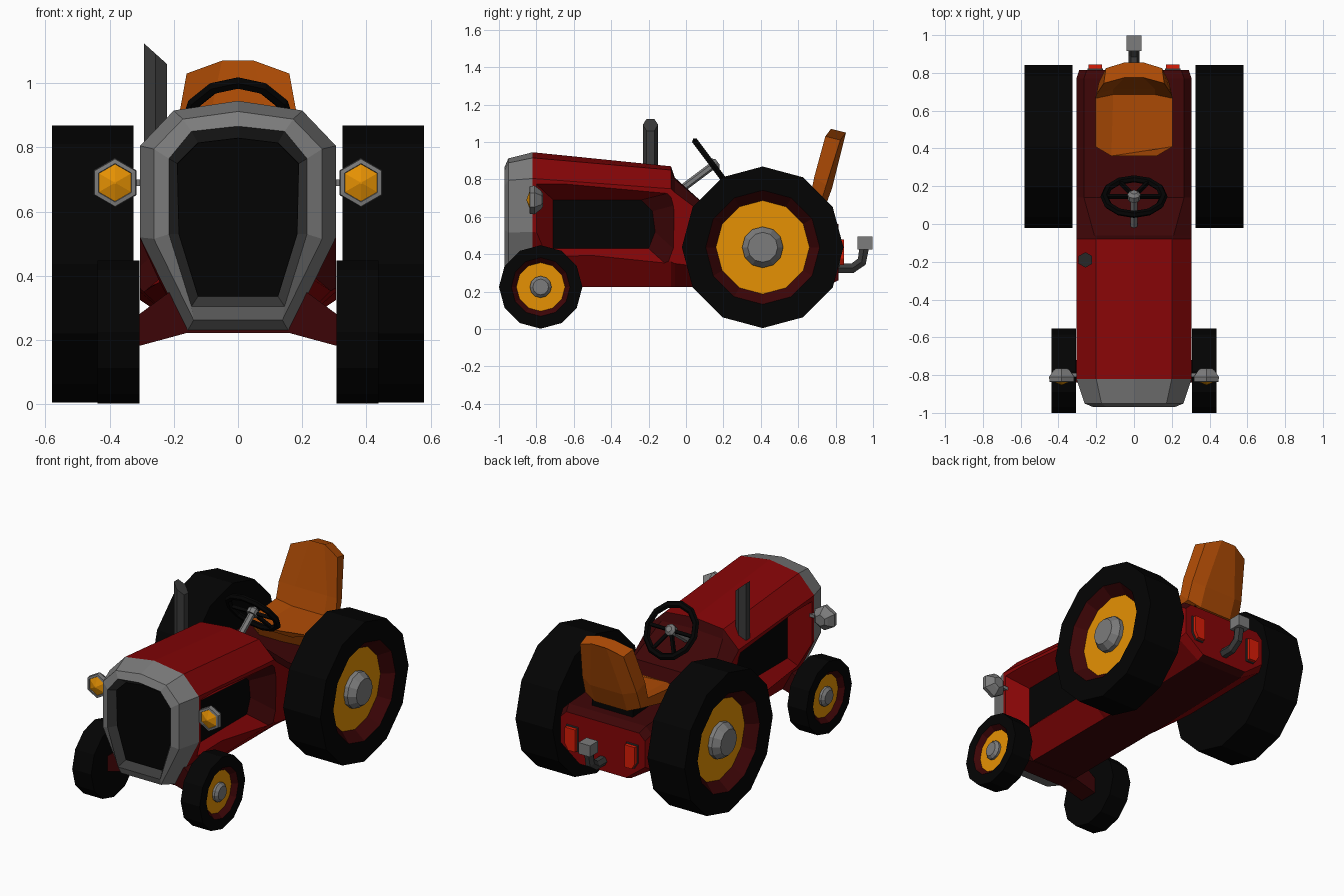
import bpy, bmesh, math
from mathutils import Vector, Matrix

if "Cube" in bpy.data.objects:
    bpy.data.objects.remove(bpy.data.objects["Cube"])

def mat(name, c):
    m = bpy.data.materials.new(name)
    m.diffuse_color = (*c, 1)
    m.use_nodes = True
    m.node_tree.nodes["Principled BSDF"].inputs["Base Color"].default_value = m.diffuse_color
    return m

RED = mat("red paint", (.235, .0015, .002))
DARK = mat("dark red paint", (.046, .0015, .002))
BLACK = mat("black rubber", (.001, .001, .001))
YELLOW = mat("amber yellow", (.79, .285, .001))
GREY = mat("light grey metal", (.2, .2, .2))
STEEL = mat("dark grey metal", (.043, .043, .043))
SEAT = mat("brown leather", (.42, .07, .0015))
LENS = mat("red lens", (.7, .012, .002))

def finish(name, bm, mats, rule=None):
    bmesh.ops.recalc_face_normals(bm, faces=bm.faces)
    bm.normal_update()
    if rule:
        for f in bm.faces:
            f.material_index = rule(f.calc_center_median(), f.normal)
    me = bpy.data.meshes.new(name)
    bm.to_mesh(me)
    bm.free()
    for m in mats:
        me.materials.append(m)
    ob = bpy.data.objects.new(name, me)
    bpy.context.collection.objects.link(ob)
    return ob

def loft(name, rings, mats, rule=None, segs=None, caps=(True, True)):
    """Skin a list of closed rings; segs gives a material index per band (plus end cap)."""
    bm = bmesh.new()
    vs = [[bm.verts.new(p) for p in r] for r in rings]
    n = len(vs[0])
    for k in range(len(vs) - 1):
        for i in range(n):
            j = (i + 1) % n
            f = bm.faces.new((vs[k][i], vs[k][j], vs[k + 1][j], vs[k + 1][i]))
            f.material_index = segs[k] if segs else 0
    if caps[0]:
        f = bm.faces.new(vs[0])
        f.material_index = segs[0] if segs else 0
    if caps[1]:
        f = bm.faces.new(vs[-1])
        f.material_index = segs[-1] if segs else 0
    return finish(name, bm, mats, rule)

def section(y, half):
    """Full symmetric ring at y from half profile (x, z), top centre first."""
    return [(x, y, z) for x, z in half] + [(-x, y, z) for x, z in reversed(half[1:])]

def lathe(name, prof, centre, axis, n, mats, segs=None):
    """Revolve (distance along axis, radius) pairs about an axis."""
    a = Vector(axis).normalized()
    u = Vector((0, 0, 1)) - a * a.z
    u = u.normalized() if u.length > .01 else Vector((0, 1, 0))
    w = a.cross(u)
    rings = []
    for d, r in prof:
        rings.append([Vector(centre) + a * d + (u * math.cos(t) + w * math.sin(t)) * r
                      for t in (i * math.tau / n for i in range(n))])
    return loft(name, rings, mats, segs=segs)

def box(name, c, s, m):
    bm = bmesh.new()
    bmesh.ops.create_cube(bm, size=1, matrix=Matrix.Translation(c) @ Matrix.Diagonal((*s, 1)))
    return finish(name, bm, [m])

# Body: hood, cowl and rear deck as one loft
SHELL = [(0, .945), (.2, .915), (.305, .805), (.305, .52), (.16, .225)]
body = loft("body", [
    section(-.82, SHELL),
    section(-.08, [(0, .87), (.2, .85), (.305, .75), (.305, .36), (.16, .225)]),
    section(-.06, [(0, .81), (.21, .80), (.305, .73), (.305, .35), (.16, .225)]),
    section(.14, [(0, .63), (.265, .63), (.305, .58), (.305, .325), (.16, .225)]),
    section(.77, [(0, .59), (.265, .59), (.305, .55), (.305, .33), (.16, .24)]),
    section(.815, [(0, .56), (.25, .56), (.29, .52), (.29, .36), (.16, .26)]),
], [RED, DARK, BLACK],
    lambda c, n: 1 if (n.z > .3 and c.y > -.08) or n.z < -.85 else 0)

# Side recesses with dark panels, cut into the hood
OUT = [(-.80, .775), (-.1, .725), (-.068, .66), (-.068, .43), (-.1, .34), (-.80, .31)]
INN = [(-.71, .69), (-.24, .69), (-.18, .63), (-.165, .52), (-.2, .43), (-.71, .43)]
for s in (1, -1):
    far = [(a + (a - c) * .5, b + (b - d) * .5) for (a, b), (c, d) in zip(OUT, INN)]
    cut = loft("recess_cutter", [[(s * .3575, y, z) for y, z in far],
                                 [(s * .2, y, z) for y, z in INN]], [RED, DARK, BLACK],
               lambda c, n: 2 if abs(c.x) < .21 else 1 if n.y > .3 else 0)
    cut.hide_render = True
    mod = body.modifiers.new("recess", 'BOOLEAN')
    mod.operation = 'DIFFERENCE'
    mod.solver = 'EXACT'
    mod.object = cut
    bpy.context.view_layer.objects.active = body
    bpy.ops.object.modifier_apply(modifier=mod.name)
    bpy.data.objects.remove(cut)

# Grille shell with recessed dark grille
loft("grille_shell", [
    section(-.82, SHELL),
    section(-.95, [(0, .912), (.172, .888), (.262, .795), (.262, .515), (.138, .262)]),
    section(-.97, [(0, .866), (.145, .85), (.215, .765), (.215, .53), (.145, .305)]),
    section(-.92, [(0, .83), (.125, .815), (.19, .75), (.185, .53), (.125, .335)]),
    section(-.919, [(0, .829), (.124, .814), (.189, .749), (.184, .53), (.124, .336)]),
], [GREY, STEEL, BLACK], segs=[0, 0, 1, 2], caps=(False, True))

# Front axle
ax = [(.315, .275), (.2, .36), (-.2, .36), (-.315, .275), (-.315, .18), (-.16, .222), (.16, .222), (.315, .18)]
loft("front_axle", [[(x, y, z) for x, z in ax] for y in (-.84, -.72)], [DARK])

for s, side in ((1, "right"), (-1, "left")):
    # Wheels: tyre, rim wall, disc and hub in one revolved profile
    lathe("rear_wheel_" + side,
          [(.325, .30), (.325, .432), (.58, .432), (.58, .305), (.515, .25), (.515, .11), (.54, .11), (.58, .08)],
          (0, .41, .437), (s, 0, 0), 12, [BLACK, DARK, YELLOW, GREY], segs=[0, 0, 0, 1, 2, 3, 3])
    lathe("front_wheel_" + side,
          [(.307, .15), (.307, .223), (.437, .223), (.437, .157), (.408, .13), (.408, .058), (.422, .058), (.438, .042)],
          (0, -.777, .225), (s, 0, 0), 12, [BLACK, DARK, YELLOW, GREY], segs=[0, 0, 0, 1, 2, 3, 3])
    # Headlight with bracket
    lathe("headlight_" + side, [(-.045, .035), (-.035, .05), (0, .077), (.025, .074), (.027, .06), (.022, .058), (.042, .004)],
          (s * .383, -.81, .69), (0, -1, 0), 6, [GREY, YELLOW], segs=[0, 0, 0, 0, 0, 1])
    box("headlight_bracket_" + side, (s * .315, -.80, .69), (.05, .02, .02), GREY)
    # Tail light: five-sided housing and lens
    tl = [(.165, .485), (.245, .485), (.245, .375), (.22, .335), (.165, .335)]
    loft("tail_light_housing_" + side, [[(s * x, y, z) for x, z in tl] for y in (.79, .824)], [STEEL])
    ln = [(.205 + (x - .205) * .88, .41 + (z - .41) * .92) for x, z in tl]
    loft("tail_light_lens_" + side, [[(s * x, y, z) for x, z in ln] for y in (.82, .845)], [LENS])

# Exhaust stack with slanted top
hexa = [(-.257 + .041 * math.sin(i * math.pi / 3), -.19 + .041 * math.cos(i * math.pi / 3)) for i in range(6)]
loft("exhaust", [[(x, y, .72) for x, y in hexa],
                 [(x, y, 1.092 - (x + .257) * .9) for x, y in hexa]], [STEEL])

# Seat: slab lofted from cushion front to top of backrest
def seat_ring(yt, zt, yb, zb, w1, w2, dy, dz):
    top = [(-w2, yt + dy, zt + dz), (-w1, yt, zt), (w1, yt, zt), (w2, yt + dy, zt + dz)]
    bot = [(w2 * .93, yb + dy, zb + dz), (w1, yb, zb), (-w1, yb, zb), (-w2 * .93, yb + dy, zb + dz)]
    return top + bot

loft("seat", [seat_ring(.36, .67, .39, .585, .12, .205, .05, .015),
              seat_ring(.685, .68, .735, .63, .11, .205, -.02, .03),
              seat_ring(.715, .79, .78, .75, .11, .2, -.03, .02),
              seat_ring(.775, 1.07, .855, 1.05, .05, .16, -.03, -.04)], [SEAT])
box("seat_support", (0, .58, .605), (.28, .28, .07), BLACK)

# Steering column, wheel, spokes and hub
C = Vector((0, .145, .875))
N = Vector((0, .8, .6))
lathe("steering_column", [(-.23, .02), (.0, .02)], C, N, 6, [GREY])
lathe("steering_hub", [(-.015, .035), (.015, .035), (.03, .018)], C, N, 8, [GREY])
U, W = Vector((1, 0, 0)), Vector((0, -.6, .8))
bm = bmesh.new()
rim = []
for i in range(12):
    t = i * math.tau / 12
    d = U * math.cos(t) + W * math.sin(t)
    rim.append([bm.verts.new(C + d * (.157 + .021 * math.cos(p)) + N * .018 * math.sin(p))
                for p in (k * math.tau / 6 for k in range(6))])
for i in range(12):
    a, b = rim[i], rim[(i + 1) % 12]
    for k in range(6):
        m = (k + 1) % 6
        bm.faces.new((a[k], a[m], b[m], b[k]))
finish("steering_wheel", bm, [BLACK])
for i, t in enumerate((0, math.pi, -math.pi / 3, -2 * math.pi / 3)):
    lathe("steering_spoke_%d" % i, [(.02, .013), (.16, .013)], C,
          U * math.cos(t) + W * math.sin(t), 4, [BLACK])

# Tow hitch: bent bar with a square head
path = [(.79, .325, 0), (.89, .325, .2), (.94, .36, .9), (.955, .45, 1.4)]
loft("hitch_bar", [[(.03 * math.cos(t), y - .03 * math.sin(t) * math.sin(a), z + .03 * math.sin(t) * math.cos(a))
                    for t in (i * math.tau / 6 for i in range(6))] for y, z, a in path], [STEEL])
box("hitch_head", (0, .957, .46), (.08, .08, .07), GREY)
